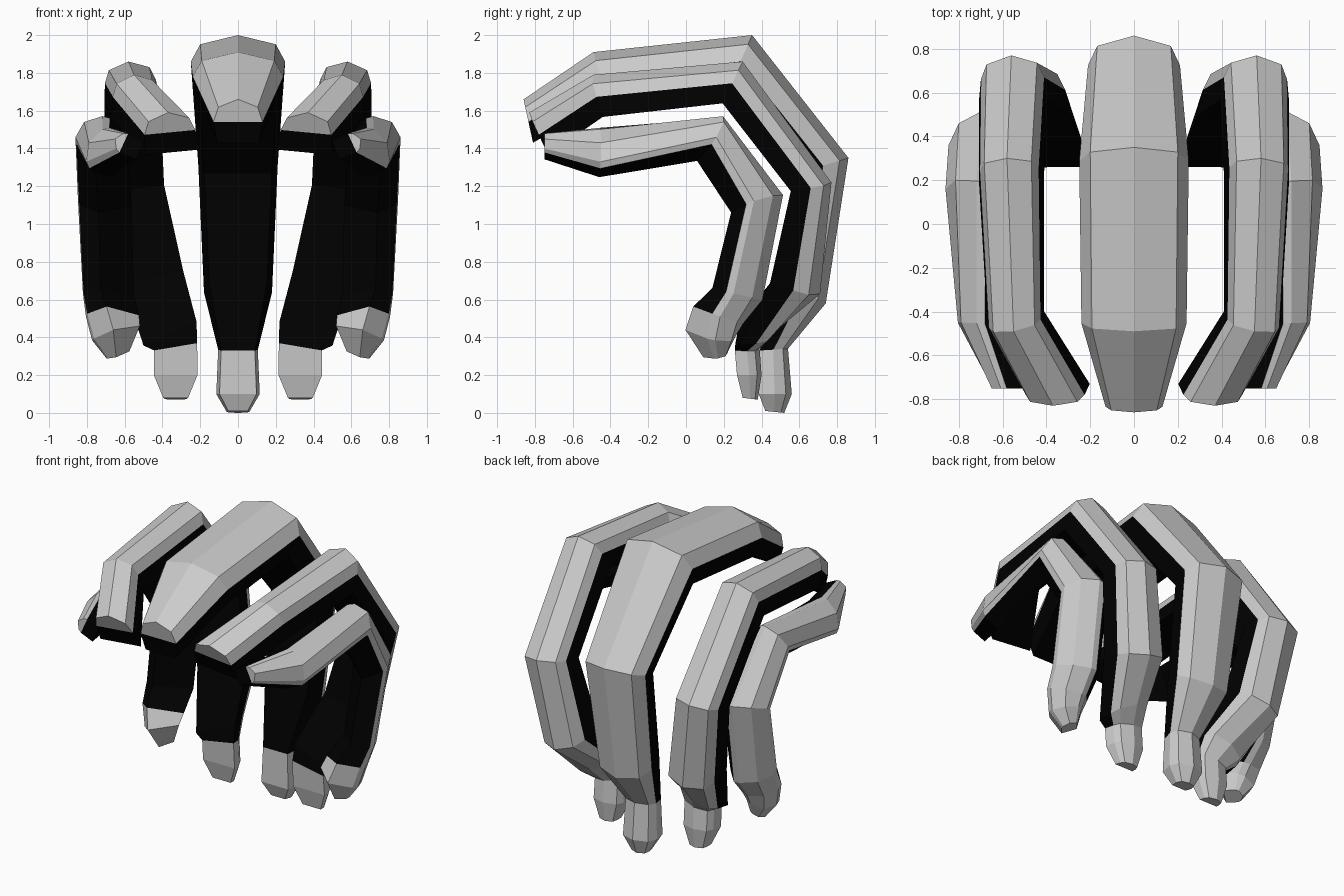
import bpy
import bmesh
from mathutils import Vector

cube = bpy.data.objects.get("Cube")
if cube:
    bpy.data.objects.remove(cube, do_unlink=True)


def make_material(name, value):
    mat = bpy.data.materials.new(name)
    mat.use_nodes = True
    color = (value, value, value, 1)
    mat.diffuse_color = color
    mat.node_tree.nodes["Principled BSDF"].inputs["Base Color"].default_value = color
    return mat


grey = make_material("light grey", 0.6)
black = make_material("black", 0)
BLACK_STRIPS = (2, 3, 4)


def strand(name, stations, foot, bevel, side=1):
    """Loft through stations of (ridge point, underside point, half width); foot is the
    underside's share of the half width, bevel the share of depth at the widest edge."""
    # Cross-section: (share of half width, share of depth), from the ridge round
    profile = [(0, 0), (.8, .18), (1, bevel), (foot, 1), (-foot, 1), (-1, bevel), (-.8, .18)]
    tail_start = len(stations) - 3
    bm = bmesh.new()
    ridge = [Vector(s[0]) for s in stations]
    rings = []
    for i, (top, under, width) in enumerate(stations):
        depth = Vector(under) - ridge[i]
        # The front tip is cut square to the front
        tangent = Vector((0, 1, 0))
        if i:
            tangent = ridge[min(i + 1, len(ridge) - 1)] - ridge[i - 1]
        across = tangent.cross(depth).normalized() * width
        ring = []
        for u, v in profile:
            p = ridge[i] + across * u + depth * v
            p.x *= side
            ring.append(bm.verts.new(p))
        rings.append(ring)
    for i in range(len(rings) - 1):
        for j in range(len(profile)):
            k = (j + 1) % len(profile)
            face = bm.faces.new((rings[i][j], rings[i][k], rings[i + 1][k], rings[i + 1][j]))
            # Sides and underside are black, except on the tail
            face.material_index = int(j in BLACK_STRIPS and i < tail_start)
    # Front tip: grey above, black below; tail end: grey
    tip = rings[0]
    bm.faces.new([tip[j] for j in (5, 6, 0, 1, 2)])
    bm.faces.new(tip[2:6]).material_index = 1
    bm.faces.new(rings[-1])
    bmesh.ops.recalc_face_normals(bm, faces=bm.faces)
    mesh = bpy.data.meshes.new(name)
    bm.to_mesh(mesh)
    bm.free()
    mesh.materials.append(grey)
    mesh.materials.append(black)
    bpy.context.collection.objects.link(bpy.data.objects.new(name, mesh))


# Broad middle strand, front tip to tail
strand("middle_strand", [
    ((0, -.86, 1.66), (0, -.81, 1.43), .13),
    ((0, -.49, 1.91), (0, -.42, 1.66), .24),
    ((0, .35, 2), (0, .23, 1.73), .25),
    ((0, .86, 1.35), (0, .6, 1.27), .21),
    ((0, .74, .58), (0, .5, .69), .18),
    ((0, .54, .34), (0, .39, .33), .105),
    ((0, .56, .1), (0, .385, .1), .115),
    ((0, .52, 0), (0, .42, .01), .06),
], .85, .52)

INNER = [
    ((.37, -.83, 1.59), (.35, -.73, 1.38), .135),
    ((.55, -.49, 1.79), (.54, -.42, 1.58), .12),
    ((.58, .30, 1.86), (.56, .20, 1.65), .135),
    ((.56, .77, 1.22), (.55, .56, 1.19), .145),
    ((.47, .71, .63), (.45, .47, .72), .15),
    ((.37, .47, .43), (.36, .28, .42), .14),
    ((.33, .39, .34), (.33, .26, .35), .105),
    ((.33, .40, .2), (.33, .27, .2), .105),
    ((.33, .38, .07), (.33, .30, .08), .06),
]

OUTER = [
    ((.65, -.75, 1.45), (.52, -.75, 1.39), .055),
    ((.79, -.45, 1.43), (.63, -.46, 1.35), .12),
    ((.815, .20, 1.54), (.675, .08, 1.40), .115),
    ((.80, .46, 1.15), (.65, .33, 1.08), .135),
    ((.77, .35, .61), (.64, .23, .64), .135),
    ((.76, .27, .48), (.61, .11, .54), .12),
    ((.74, .24, .38), (.59, .06, .45), .10),
    ((.68, .21, .30), (.61, .12, .31), .05),
]

# Mirrored pairs
for label, side in (("left", 1), ("right", -1)):
    strand(label + "_inner_strand", INNER, 1.1, .5, side)
    strand(label + "_outer_strand", OUTER, .95, .35, side)
